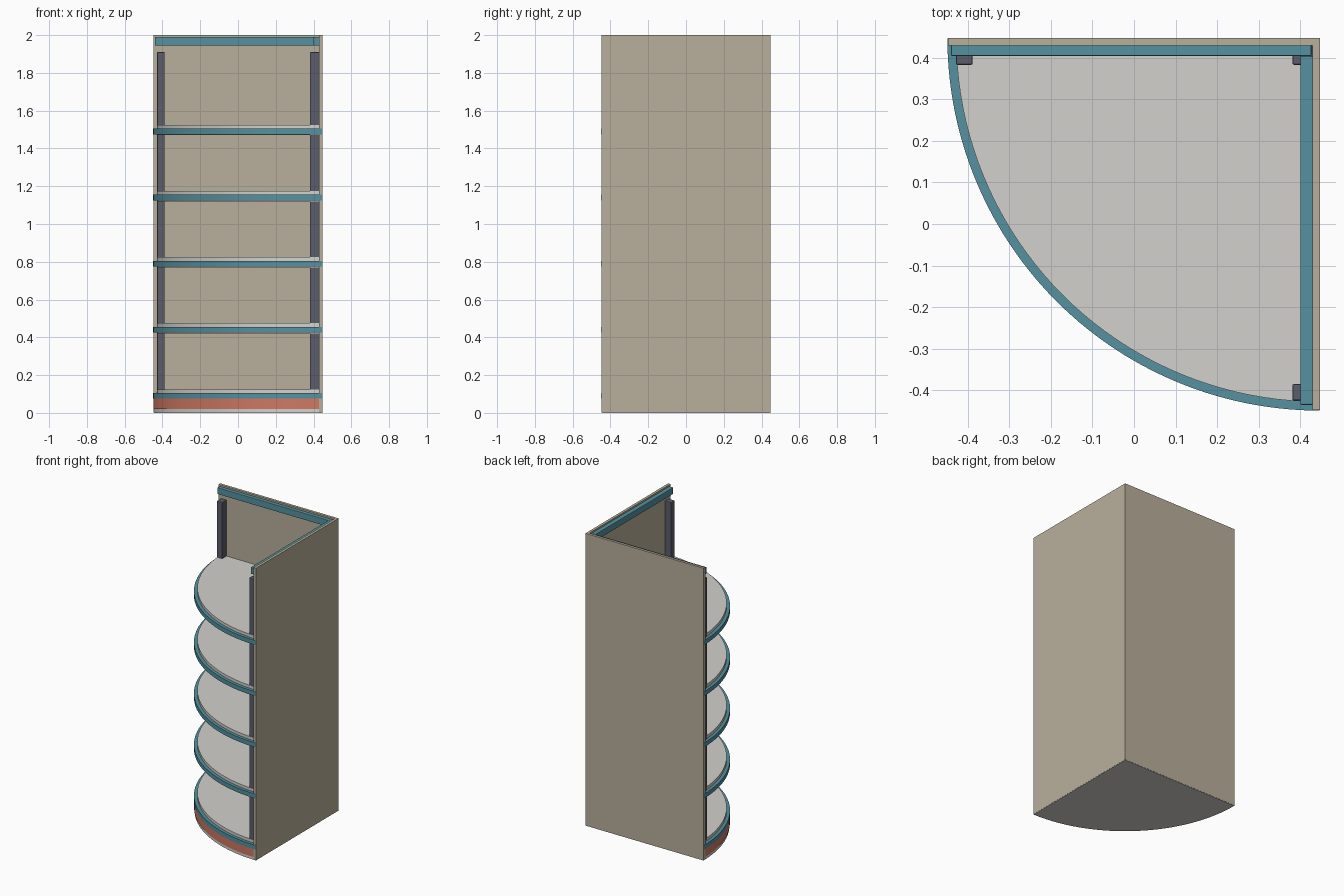
import bpy, bmesh, math

cube = bpy.data.objects.get("Cube")
if cube:
    bpy.data.objects.remove(cube, do_unlink=True)


def material(name, rgb):
    m = bpy.data.materials.new(name)
    m.use_nodes = True
    m.diffuse_color = (*rgb, 1)
    m.node_tree.nodes["Principled BSDF"].inputs["Base Color"].default_value = (*rgb, 1)
    return m


beige = material("beige panel", (0.485, 0.43, 0.33))
white = material("off white", (0.65, 0.64, 0.61))
teal = material("teal trim", (0.09, 0.285, 0.35))
coral = material("coral kick plate", (0.62, 0.19, 0.125))
slate = material("slate post", (0.105, 0.11, 0.145))

CORNER = 0.448      # outer corner of the two walls, centre of every arc
RADIUS = 0.896


def finish(bm, name, mat):
    bmesh.ops.recalc_face_normals(bm, faces=bm.faces[:])
    mesh = bpy.data.meshes.new(name)
    bm.to_mesh(mesh)
    bm.free()
    mesh.materials.append(mat)
    obj = bpy.data.objects.new(name, mesh)
    bpy.context.collection.objects.link(obj)
    return obj


def box(name, mat, x, y, z, bevel=0.0):
    """Box from (min, max) ranges, with optional small bevel."""
    bm = bmesh.new()
    bmesh.ops.create_cube(bm, size=1)
    for v in bm.verts:
        for i, (lo, hi) in enumerate((x, y, z)):
            v.co[i] = lo if v.co[i] < 0 else hi
    obj = finish(bm, name, mat)
    if bevel:
        mod = obj.modifiers.new("soft edges", 'BEVEL')
        mod.width = bevel
        mod.segments = 2
    return obj


def arc(radius, limit, steps=40):
    """Quarter arc around the corner, kept inside the walls."""
    points = []
    for i in range(steps + 1):
        a = math.pi + math.pi / 2 * i / steps
        points.append((min(CORNER + radius * math.cos(a), limit),
                       min(CORNER + radius * math.sin(a), limit)))
    return points


def quarter(name, mat, radius, z, limit, inner=None):
    """Extruded quarter disc, or a curved strip if an inner radius is given."""
    outline = arc(radius, limit)
    outline += arc(inner, limit)[::-1] if inner else [(limit, limit)]
    bm = bmesh.new()
    face = bm.faces.new([bm.verts.new((px, py, z[0])) for px, py in outline])
    top = bmesh.ops.extrude_face_region(bm, geom=[face])["geom"]
    for v in top:
        if isinstance(v, bmesh.types.BMVert):
            v.co.z = z[1]
    obj = finish(bm, name, mat)
    for p in obj.data.polygons:
        p.use_smooth = abs(p.normal.z) < 0.5
    obj.data.set_sharp_from_angle(angle=math.radians(30))
    return obj


# Walls
wall = (0.43, CORNER)
box("back_panel", beige, (-0.447, CORNER), wall, (0.003, 2))
box("side_panel", beige, wall, (-0.447, 0.43), (0.003, 2))

# Base with kick plate
quarter("base", white, 0.893, (0, 0.1), 0.447)
quarter("kick_plate", coral, RADIUS, (0.02, 0.075), 0.43, inner=0.88)

# Shelves with trim strips
for i in range(5):
    top = 0.125 + 0.35 * i
    quarter(f"shelf_{i + 1}", white, 0.876, (top - 0.055, top), 0.435)
    quarter(f"shelf_trim_{i + 1}", teal, RADIUS + 0.001, (top - 0.05, top - 0.02),
            0.446, inner=0.872)

# Upright posts
post_z = (0.11, 1.91)
box("left_post", slate, (-0.428, -0.388), (0.383, 0.431), post_z, 0.004)
box("corner_post", slate, (0.381, 0.431), (0.383, 0.431), post_z, 0.004)
box("front_post", slate, (0.381, 0.431), (-0.425, -0.385), post_z, 0.004)

# Top rails
rail_z = (1.945, 1.99)
box("back_rail", teal, (-0.44, 0.427), (0.404, 0.431), rail_z, 0.003)
box("side_rail", teal, (0.4, 0.431), (-0.435, 0.404), rail_z, 0.003)
